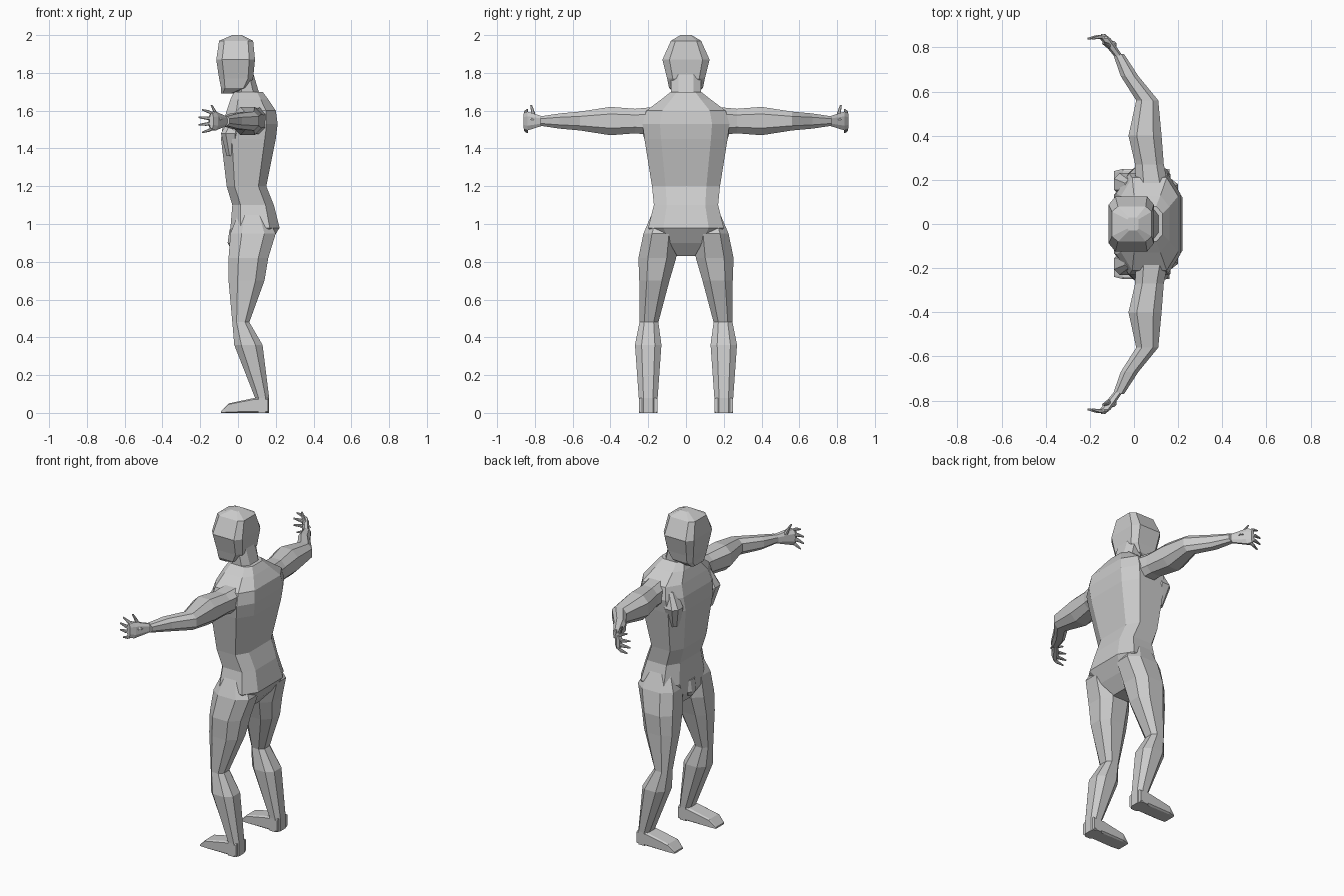
import bpy
import bmesh

default_cube = bpy.data.objects.get("Cube")
if default_cube:
    bpy.data.objects.remove(default_cube, do_unlink=True)

ARM_HEIGHT = 1.545
FOOT_OFFSET = .2

clay = bpy.data.materials.new("plain_grey")
clay.use_nodes = True
grey = (.6, .6, .6, 1)
clay.diffuse_color = grey
clay.node_tree.nodes["Principled BSDF"].inputs["Base Color"].default_value = grey


def place(axis, along, u, v):
    """Turn a station on an axis and its two cross directions into x, y, z."""
    if axis == "x":
        return along, u, v
    if axis == "y":
        return u, along, v
    return u, v, along


def loft(name, axis, sections, corner=.5, side=1):
    """Skin chamfered boxes: each section is (station, u, v, half_u, half_v)."""
    c = corner
    outline = [(1, -c), (1, c), (c, 1), (-c, 1), (-1, c), (-1, -c), (-c, -1), (c, -1)]
    bm = bmesh.new()
    loops = []
    for along, u, v, half_u, half_v in sections:
        loop = []
        for a, b in outline:
            x, y, z = place(axis, along, u + a * half_u, v + b * half_v)
            loop.append(bm.verts.new((x, side * y, z)))
        loops.append(loop)
    for lower, upper in zip(loops, loops[1:]):
        for i in range(len(outline)):
            # The previous index wraps round to close the skin
            bm.faces.new((lower[i - 1], lower[i], upper[i], upper[i - 1]))
    bm.faces.new(loops[0])
    bm.faces.new(loops[-1])
    bmesh.ops.recalc_face_normals(bm, faces=bm.faces)
    mesh = bpy.data.meshes.new(name)
    bm.to_mesh(mesh)
    bm.free()
    mesh.materials.append(clay)
    part = bpy.data.objects.new(name, mesh)
    bpy.context.collection.objects.link(part)


def upright(name, profile, corner, offset=lambda z: 0, side=1):
    """Loft a standing part from (height, front, back, half_width)."""
    sections = []
    for z, front, back, half_width in profile:
        middle, half_depth = (front + back) / 2, (back - front) / 2
        sections.append((z, middle, offset(z), half_depth, half_width))
    loft(name, "z", sections, corner, side)


def taper(name, axis, stations, side):
    """Loft an even-sided limb from (station, u, v, radius)."""
    sections = [(along, u, v, radius, radius) for along, u, v, radius in stations]
    loft(name, axis, sections, side=side)


def leg_offset(z):
    """Legs splay out from the hip to the knee, then drop straight down."""
    return FOOT_OFFSET - max(0, z - .45) * .13


# Torso from crotch to the sloping shoulders
upright("torso", [
    (.83, 0, .11, .07),
    (.9, -.04, .17, .14),
    (.98, -.04, .22, .2),
    (1.1, -.03, .19, .17),
    (1.2, -.06, .15, .18),
    (1.45, -.09, .2, .22),
    (1.53, -.08, .21, .23),
    (1.6, -.06, .2, .21),
    (1.66, -.04, .16, .13),
    (1.7, -.02, .13, .08),
], corner=.6)

# Neck
upright("neck", [(1.6, -.05, .16, .09), (1.7, -.01, .11, .08), (1.8, -.01, .08, .08)], corner=.5)

# Boxy head with a jutting chin
upright("head", [
    (1.69, -.09, -.03, .06),
    (1.72, -.09, .05, .09),
    (1.77, -.1, .08, .1),
    (1.87, -.115, .09, .125),
    (1.97, -.1, .08, .08),
    (2, -.03, .02, .03),
], corner=.7)

# Small bulge at the groin
upright("groin", [(.87, -.04, 0, .02), (.9, -.055, 0, .04), (.97, -.045, 0, .04)], corner=.5)

for label, side in (("left", -1), ("right", 1)):
    # Chest fold in front of the armpit
    taper(label + "_chest_fold", "z", [
        (1.36, -.03, .16, .03),
        (1.48, -.04, .18, .05),
        (1.57, -.01, .17, .03),
    ], side)

    # Thigh, knee and lower leg
    upright(label + "_leg", [
        (1.05, 0, .15, .06),
        (.95, -.04, .2, .09),
        (.82, -.05, .16, .1),
        (.7, -.05, .14, .08),
        (.48, -.03, .06, .05),
        (.36, -.02, .13, .07),
        (.08, .09, .165, .05),
        (0, .09, .165, .05),
    ], .5, leg_offset, side)

    # Wedge foot, its sole on the ground: position, half width, height
    foot = []
    for x, half_width, height in ((.16, .05, .08), (.09, .05, .08), (-.05, .05, .05), (-.09, .04, .01)):
        foot.append((x, FOOT_OFFSET, height / 2, half_width, height / 2))
    loft(label + "_foot", "x", foot, .8, side)

    # Arm sweeping out and forward to the wrist: reach, x, radius
    arm = ((.1, .09, .08), (.27, .07, .065), (.4, .05, .075), (.56, .06, .05), (.67, -.02, .04), (.77, -.07, .025))
    taper(label + "_arm", "y", [(y, x, ARM_HEIGHT, radius) for y, x, radius in arm], side)

    # Flat palm, facing forward: reach, x, half thickness, half height
    palm = ((.76, -.07, .02, .025), (.84, -.13, .025, .05), (.86, -.14, .01, .04))
    loft(label + "_palm", "y", [(y, x, ARM_HEIGHT, thick, tall) for y, x, thick, tall in palm], side=side)

    # Four fingers fanned out evenly, the middle pair longest
    for index, finger in enumerate(("index", "middle", "ring", "little")):
        spread = 1.5 - index
        tip = .02 * abs(spread) - .22
        taper(f"{label}_{finger}_finger", "x", [
            (-.13, .845, ARM_HEIGHT + spread * .024, .01),
            (tip * .8, .848, ARM_HEIGHT + spread * .032, .009),
            (tip, .84, ARM_HEIGHT + spread * .04, .004),
        ], side)

    # Thumb, held up and inward
    taper(label + "_thumb", "z", [(1.55, -.1, .81, .02), (1.59, -.12, .81, .01), (1.63, -.14, .82, .005)], side)
